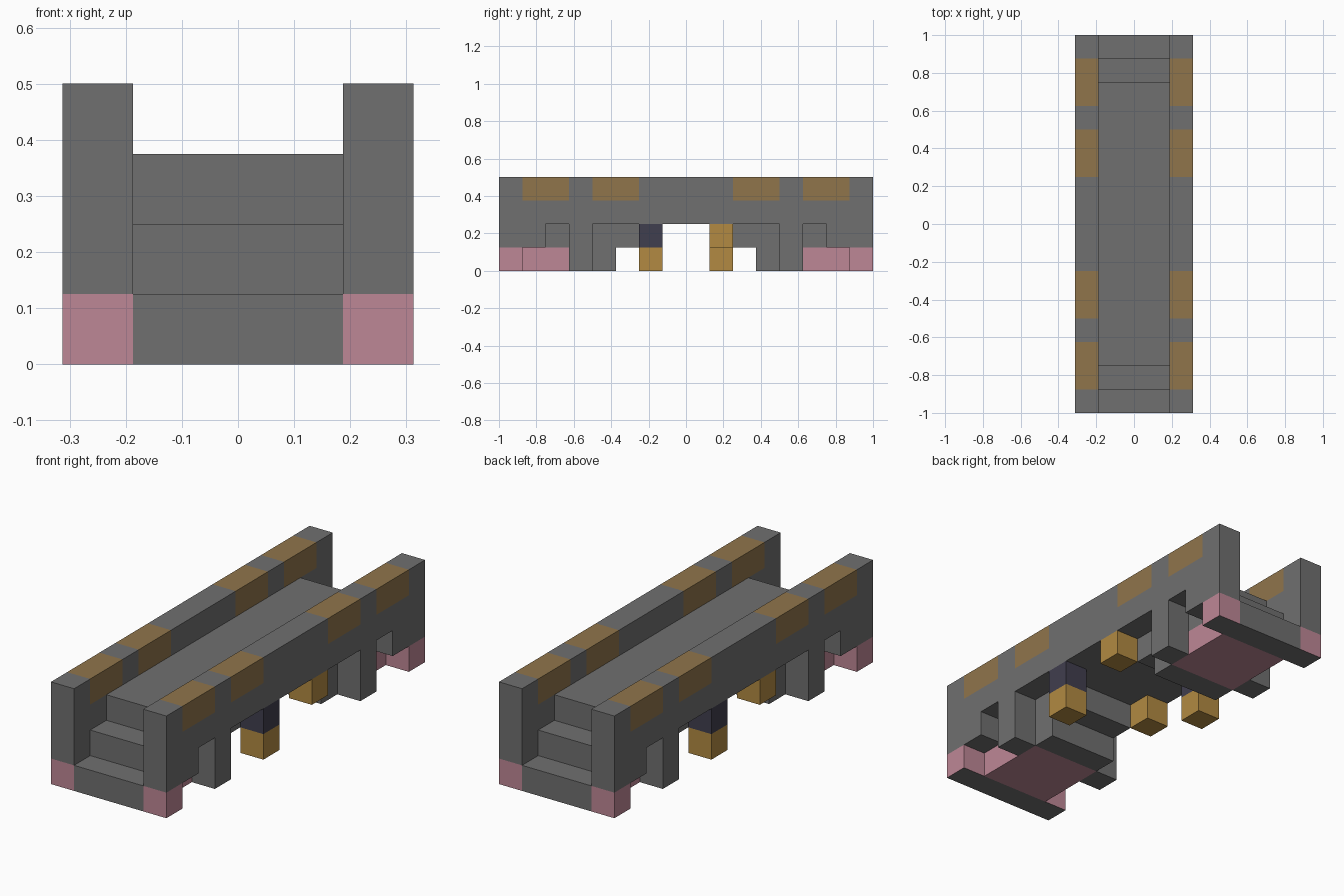
import bpy, bmesh
from mathutils import Vector

if "Cube" in bpy.data.objects:
    bpy.data.objects.remove(bpy.data.objects["Cube"], do_unlink=True)

U = 0.125  # size of one block


def srgb(r, g, b):
    lin = [c / 12.92 if c < 0.04045 else ((c + 0.055) / 1.055) ** 2.4
           for c in (r / 255, g / 255, b / 255)]
    return (*lin, 1.0)


def material(name, rgb):
    m = bpy.data.materials.new(name)
    m.use_nodes = True
    m.diffuse_color = srgb(*rgb)
    m.node_tree.nodes["Principled BSDF"].inputs["Base Color"].default_value = m.diffuse_color
    return m


grey = material("stone_grey", (112, 112, 112))
brown = material("band_brown", (144, 117, 75))
pink = material("dusty_pink", (190, 135, 150))
orange = material("lamp_orange", (178, 138, 66))
navy = material("dark_navy", (64, 62, 78))


def finish(bm, name, mats):
    bmesh.ops.recalc_face_normals(bm, faces=bm.faces)
    mesh = bpy.data.meshes.new(name)
    bm.to_mesh(mesh)
    bm.free()
    for m in mats:
        mesh.materials.append(m)
    bpy.context.collection.objects.link(bpy.data.objects.new(name, mesh))


def extrude_profile(name, half, x0, x1, cuts_y, cuts_z, mats, rule):
    """Mirror half a side profile in y, extrude it across x and colour by rule."""
    outline = half + [(-y, z) for y, z in reversed(half)]
    bm = bmesh.new()
    face = bm.faces.new([bm.verts.new((x0 * U, y * U, z * U)) for y, z in outline])
    grown = bmesh.ops.extrude_face_region(bm, geom=[face])["geom"]
    bmesh.ops.translate(bm, vec=((x1 - x0) * U, 0, 0),
                        verts=[g for g in grown if isinstance(g, bmesh.types.BMVert)])
    bmesh.ops.recalc_face_normals(bm, faces=bm.faces)
    bmesh.ops.triangulate(bm, faces=bm.faces)
    planes = [((0, s * y * U, 0), (0, 1, 0)) for y in cuts_y for s in (-1, 1)]
    planes += [((0, 0, z * U), (0, 0, 1)) for z in cuts_z]
    for co, no in planes:
        bmesh.ops.bisect_plane(bm, geom=bm.verts[:] + bm.edges[:] + bm.faces[:],
                               dist=1e-5, plane_co=co, plane_no=no)
    bm.normal_update()
    for f in bm.faces:
        c = f.calc_center_median() / U
        f.material_index = rule(abs(c.y), c.z, f.normal)
    bmesh.ops.dissolve_limit(bm, angle_limit=0.01, verts=bm.verts, edges=bm.edges,
                             delimit={'MATERIAL'})
    bmesh.ops.triangulate(bm, faces=[f for f in bm.faces if len(f.verts) > 4])
    finish(bm, name, mats)


def block(name, x, y, z, mat):
    bm = bmesh.new()
    bmesh.ops.create_cube(bm, size=U)
    bmesh.ops.translate(bm, verts=bm.verts, vec=Vector((x, y, z)) * U)
    finish(bm, name, [mat])


# Parapet walls: brown bands along the top, pink end feet
BANDS = [(0, 1), (2, 4), (5, 7)]


def wall_rule(y, z, n):
    if z > 3 and any(a < y < b for a, b in BANDS):
        return 1
    if z < 1 and y > 6.9 and n.z > -0.5:
        return 2
    return 0


wall_half = [(4, 2), (4, 0), (5, 0), (5, 2), (6, 2), (6, 1), (7, 1), (7, 0), (8, 0), (8, 4)]
for side, x0 in (("left", 1.5), ("right", -2.5)):
    extrude_profile(side + "_wall", wall_half, x0, x0 + 1, (1, 2, 4, 5, 7), (1, 3),
                    [grey, brown, pink], wall_rule)


# Stepped bridge deck with pink footings
def deck_rule(y, z, n):
    return 1 if z < 1 and 4 < y < 7 and n.z < 0.5 else 0


deck_half = [(2, 2), (2, 1), (3, 1), (3, 0), (8, 0), (8, 1), (7, 1), (7, 2), (6, 2), (6, 3)]
extrude_profile("deck", deck_half, -1.5, 1.5, (4, 7), (1,), [grey, pink], deck_rule)

# Hanging lamps, turned half round from one side to the other
for side, s in (("left", 1), ("right", -1)):
    block(side + "_long_lamp_holder", 2 * s, -1.5 * s, 1.5, navy)
    block(side + "_long_lamp", 2 * s, -1.5 * s, 0.5, orange)
    block(side + "_short_lamp", 2 * s, 1.5 * s, 1.5, orange)
